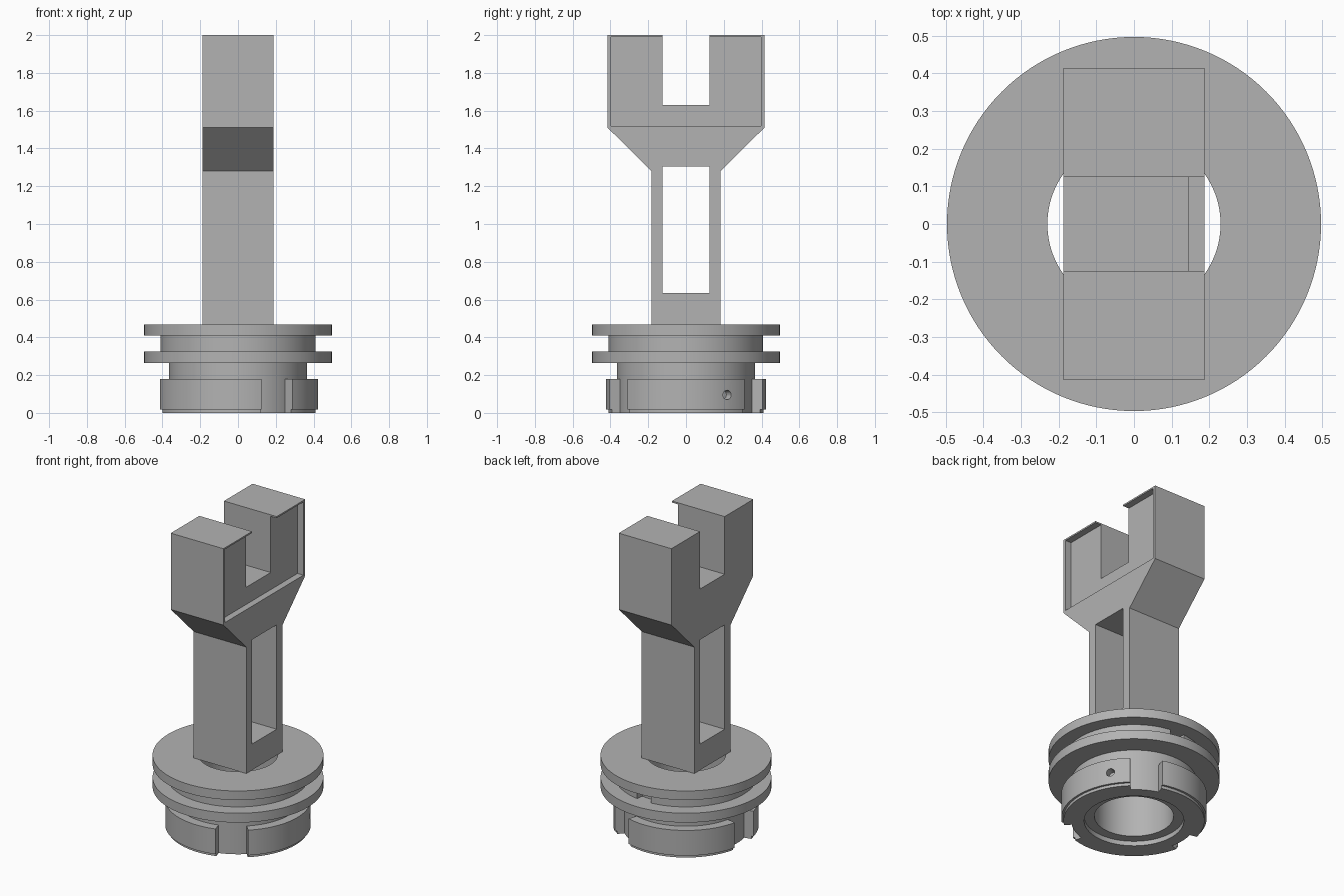
import bpy, bmesh, math

cube = bpy.data.objects.get("Cube")
if cube:
    bpy.data.objects.remove(cube, do_unlink=True)

# Single plain grey material
grey = bpy.data.materials.new("plain_grey")
grey.use_nodes = True
color = (0.45, 0.45, 0.45, 1)
grey.diffuse_color = color
grey.node_tree.nodes["Principled BSDF"].inputs["Base Color"].default_value = color


def finish(name, bm, smooth=False):
    bmesh.ops.recalc_face_normals(bm, faces=bm.faces)
    mesh = bpy.data.meshes.new(name)
    bm.to_mesh(mesh)
    bm.free()
    mesh.materials.append(grey)
    obj = bpy.data.objects.new(name, mesh)
    bpy.context.collection.objects.link(obj)
    if smooth:
        select(obj)
        bpy.ops.object.shade_smooth_by_angle(angle=math.radians(30))
    return obj


def select(obj):
    bpy.ops.object.select_all(action="DESELECT")
    obj.select_set(True)
    bpy.context.view_layer.objects.active = obj


def revolve(name, profile, start=0, end=360, steps=96):
    """Turn a closed (radius, z) profile about the z axis."""
    bm = bmesh.new()
    full = end - start >= 360
    rings = []
    for i in range(steps if full else steps + 1):
        a = math.radians(start + (end - start) * i / steps)
        rings.append([bm.verts.new((r * math.cos(a), r * math.sin(a), z)) for r, z in profile])
    n = len(profile)
    for i in range(steps):
        p, q = rings[i], rings[(i + 1) % len(rings)]
        for j in range(n):
            k = (j + 1) % n
            bm.faces.new((p[j], p[k], q[k], q[j]))
    if not full:
        bm.faces.new(rings[0])
        bm.faces.new(rings[-1])
    return finish(name, bm, True)


def extrude_yz(name, outline, x0, x1):
    bm = bmesh.new()
    face = bm.faces.new([bm.verts.new((x0, y, z)) for y, z in outline])
    new = bmesh.ops.extrude_face_region(bm, geom=[face])["geom"]
    verts = [v for v in new if isinstance(v, bmesh.types.BMVert)]
    bmesh.ops.translate(bm, verts=verts, vec=(x1 - x0, 0, 0))
    return finish(name, bm)


def rect(y, z0, z1):
    return [(-y, z0), (y, z0), (y, z1), (-y, z1)]


def cut(obj, cutter):
    cutter.hide_render = True
    mod = obj.modifiers.new("cut", "BOOLEAN")
    mod.operation = "DIFFERENCE"
    mod.solver = "EXACT"
    mod.object = cutter
    select(obj)
    bpy.ops.object.modifier_apply(modifier=mod.name)
    bpy.data.objects.remove(cutter, do_unlink=True)


# Forked stem: half outline mirrored, then window and shallow side recess cut
half = [(0.183, 0.468), (0.183, 1.28), (0.415, 1.51), (0.415, 2), (0.125, 2), (0.125, 1.63)]
stem = extrude_yz("forked_stem", half + [(-y, z) for y, z in reversed(half)], -0.187, 0.187)
cut(stem, extrude_yz("window_cutter", rect(0.125, 0.635, 1.305), -0.5, 0.5))
cut(stem, extrude_yz("recess_cutter", rect(0.397, 1.52, 1.99), 0.145, 0.5))

# Flanged hub with a through bore and a shallow counterbore below
core, flange = 0.365, 0.497
revolve("flanged_hub", [
    (0.29, 0), (core, 0), (core, 0.265), (flange, 0.265), (flange, 0.325),
    (core, 0.325), (core, 0.41), (flange, 0.41), (flange, 0.468),
    (0.23, 0.468), (0.23, 0.03), (0.29, 0.03)], steps=128)

# Neck between the flanges, with a narrow slot at the back
revolve("flange_neck", [(0.36, 0.325), (0.41, 0.325), (0.41, 0.41), (0.36, 0.41)], 95, 441)

# Three bayonet lugs separated by notches
lug_profile = [(0.36, 0), (0.41, 0), (0.41, 0.018), (0.423, 0.018), (0.423, 0.18), (0.36, 0.18)]
lugs = [revolve("lug_%d" % (i + 1), lug_profile, -47 + 120 * i, 47 + 120 * i, 32) for i in range(3)]

# Small pin hole in the first lug
bm = bmesh.new()
bmesh.ops.create_cone(bm, cap_ends=True, segments=24, radius1=0.025, radius2=0.025, depth=0.1)
pin = finish("pin_hole_cutter", bm)
angle = math.radians(31)
pin.rotation_euler = (0, math.pi / 2, angle)
pin.location = (0.423 * math.cos(angle), 0.423 * math.sin(angle), 0.095)
bpy.context.view_layer.update()
cut(lugs[0], pin)
